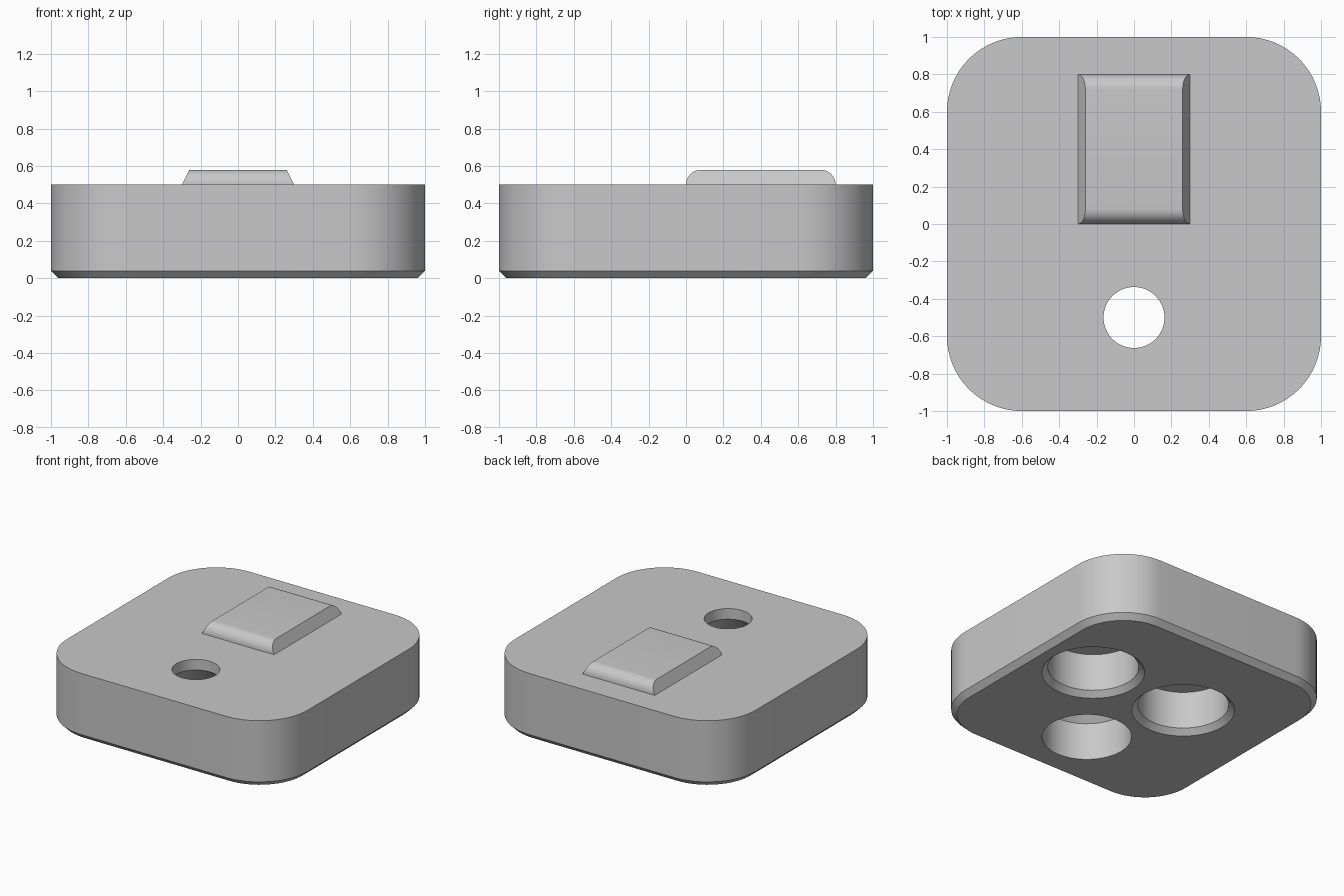
import bpy, bmesh, math

if "Cube" in bpy.data.objects:
    bpy.data.objects.remove(bpy.data.objects["Cube"], do_unlink=True)

GREY = (0.58, 0.58, 0.58, 1)
mat = bpy.data.materials.new("light grey")
mat.use_nodes = True
mat.diffuse_color = GREY
mat.node_tree.nodes["Principled BSDF"].inputs["Base Color"].default_value = GREY


def finish(name, bm):
    bmesh.ops.remove_doubles(bm, verts=bm.verts, dist=1e-5)
    bmesh.ops.recalc_face_normals(bm, faces=bm.faces)
    mesh = bpy.data.meshes.new(name)
    bm.to_mesh(mesh)
    bm.free()
    mesh.materials.append(mat)
    obj = bpy.data.objects.new(name, mesh)
    bpy.context.collection.objects.link(obj)
    return obj


def select(obj):
    bpy.ops.object.select_all(action='DESELECT')
    obj.select_set(True)
    bpy.context.view_layer.objects.active = obj


def ring(core, radius, z, cx, cy, seg=16):
    """Rounded square outline; a core of zero gives a circle."""
    points = []
    for k in range(4):
        mid = math.pi / 4 + k * math.pi / 2
        ox, oy = math.copysign(core, math.cos(mid)), math.copysign(core, math.sin(mid))
        for j in range(seg + (1 if core else 0)):
            a = (k + j / seg) * math.pi / 2
            points.append((cx + ox + radius * math.cos(a), cy + oy + radius * math.sin(a), z))
    return points


def loft(name, core, steps, cx=0, cy=0):
    """Solid through (radius, z) steps, capped at both ends."""
    bm = bmesh.new()
    rings = [[bm.verts.new(p) for p in ring(core, r, z, cx, cy)] for r, z in steps]
    n = len(rings[0])
    for low, high in zip(rings, rings[1:]):
        for i in range(n):
            bm.faces.new((low[i], low[(i + 1) % n], high[(i + 1) % n], high[i]))
    bm.faces.new(rings[0][::-1])
    bm.faces.new(rings[-1])
    return finish(name, bm)


# Rounded square body with a chamfered bottom edge
body = loft("body", 0.6, [(0.36, 0), (0.4, 0.04), (0.4, 0.5)])

# Two chamfered sockets, and a through hole with a conical step
socket = [(0.45, -0.1), (0.31, 0.04), (0.31, 0.32)]
through = [(0.305, -0.1), (0.305, 0.28), (0.163, 0.42), (0.163, 0.6)]
cutters = [
    loft("left_socket_cutter", 0, socket, 0.53, 0.2),
    loft("right_socket_cutter", 0, socket, -0.27, 0.2),
    loft("through_hole_cutter", 0, through, 0, -0.5),
]
for cutter in cutters:
    cutter.hide_render = True
    mod = body.modifiers.new("cut", 'BOOLEAN')
    mod.operation = 'DIFFERENCE'
    mod.solver = 'EXACT'
    mod.object = cutter
    select(body)
    bpy.ops.object.modifier_apply(modifier=mod.name)
    bpy.data.objects.remove(cutter, do_unlink=True)

# Raised pad: rounded front and back ends, sloping sides
R, SEG = 0.08, 10
arc = [(R - R * math.cos(a), 0.5 + R * math.sin(a))
       for a in (i / SEG * math.pi / 2 for i in range(SEG + 1))]
profile = arc + [(0.8 - y, z) for y, z in reversed(arc)]
bm = bmesh.new()
sides = [[bm.verts.new((s * (0.3 - 0.5 * (z - 0.5)), y, z)) for y, z in profile] for s in (-1, 1)]
count = len(profile)
for i in range(count):
    j = (i + 1) % count
    bm.faces.new((sides[0][i], sides[0][j], sides[1][j], sides[1][i]))
for side in sides:
    bm.faces.new(side)
pad = finish("raised_pad", bm)

for obj in (body, pad):
    select(obj)
    bpy.ops.object.shade_smooth_by_angle(angle=math.radians(30))
